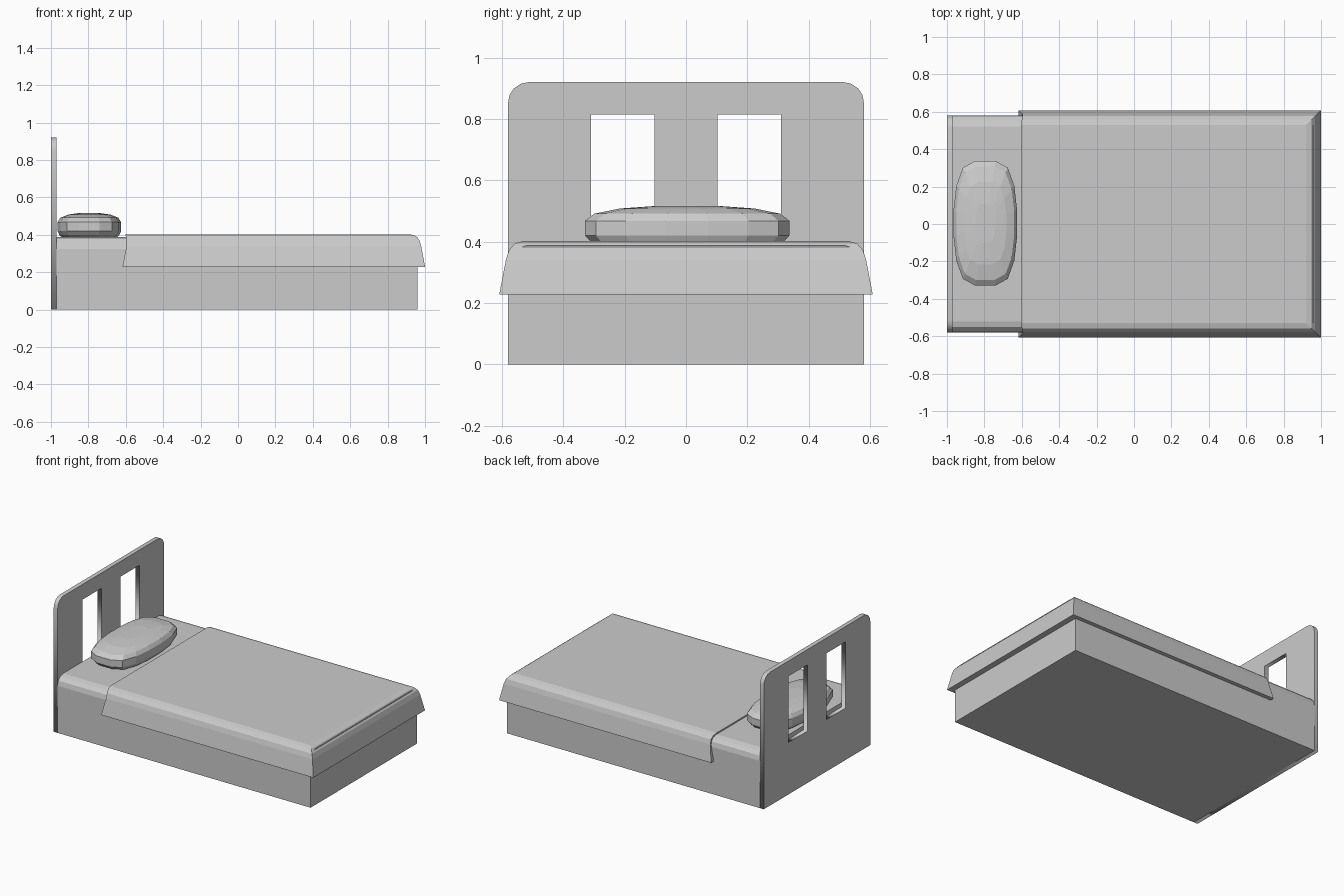
import bpy, bmesh, math

if "Cube" in bpy.data.objects:
    bpy.data.objects.remove(bpy.data.objects["Cube"])


def loft(name, rings):
    """Closed solid through a list of equal-length point rings."""
    bm = bmesh.new()
    vs = [[bm.verts.new(p) for p in r] for r in rings]
    n = len(rings[0])
    for a, b in zip(vs, vs[1:]):
        for i in range(n):
            j = (i + 1) % n
            bm.faces.new((a[i], a[j], b[j], b[i]))
    bm.faces.new(vs[0])
    bm.faces.new(vs[-1])
    bmesh.ops.recalc_face_normals(bm, faces=bm.faces)
    me = bpy.data.meshes.new(name)
    bm.to_mesh(me)
    bm.free()
    ob = bpy.data.objects.new(name, me)
    bpy.context.collection.objects.link(ob)
    return ob


# Bed base with mattress: rounded-top section run along x
half = [(0.58, 0.0), (0.58, 0.325), (0.572, 0.357), (0.552, 0.378), (0.52, 0.387)]
section = half + [(-y, z) for y, z in reversed(half)]
loft("base_and_mattress", [[(x, y, z) for y, z in section] for x in (-0.97, 0.96)])

# Blanket: rectangular rings (z, head x, foot x, half width), flared at the hem
levels = [(0.228, -0.617, 1.0, 0.608), (0.236, -0.616, 0.999, 0.607),
          (0.34, -0.596, 0.979, 0.587), (0.372, -0.595, 0.969, 0.577),
          (0.394, -0.600, 0.95, 0.558), (0.402, -0.605, 0.92, 0.53)]
loft("blanket", [[(a, -w, z), (b, -w, z), (b, w, z), (a, w, z)]
                 for z, a, b, w in levels])

# Pillow: one outline quarter mirrored, then stacked at several scales
quarter = [(0.17, 0.07), (0.155, 0.20), (0.12, 0.297), (0.055, 0.333)]
top_half = quarter + [(-x, y) for x, y in reversed(quarter)]
outline = top_half + [(-x, -y) for x, y in top_half]
stack = [(0.86, 0.386), (0.94, 0.398), (1, 0.42), (1, 0.468),
         (0.91, 0.491), (0.66, 0.508), (0.32, 0.516)]
loft("pillow", [[(-0.795 + x * s, 0.004 + y * s, z) for x, y in outline]
                for s, z in stack])

# Headboard: flat filled curve with two windows, given thickness
r = 0.068
arc = [(0.58 - r + r * math.cos(t), 0.92 - r + r * math.sin(t))
       for t in (math.pi / 2 * i / 4 for i in range(5))]
side = [(0.58, 0.0)] + arc
board = side + [(-y, z) for y, z in reversed(side)]
window = [(0.103, 0.358), (0.31, 0.358), (0.31, 0.815), (0.103, 0.815)]
cu = bpy.data.curves.new("headboard", 'CURVE')
cu.dimensions = '2D'
cu.fill_mode = 'BOTH'
cu.extrude = 0.015
for pts in (board, window, [(-y, z) for y, z in window]):
    sp = cu.splines.new('POLY')
    sp.points.add(len(pts) - 1)
    for p, (y, z) in zip(sp.points, pts):
        p.co = (y, z, 0, 1)
    sp.use_cyclic_u = True
headboard = bpy.data.objects.new("headboard", cu)
headboard.rotation_euler = (math.pi / 2, 0, math.pi / 2)
headboard.location.x = -0.985
bpy.context.collection.objects.link(headboard)
bpy.context.view_layer.objects.active = headboard
headboard.select_set(True)
bpy.ops.object.convert(target='MESH')
